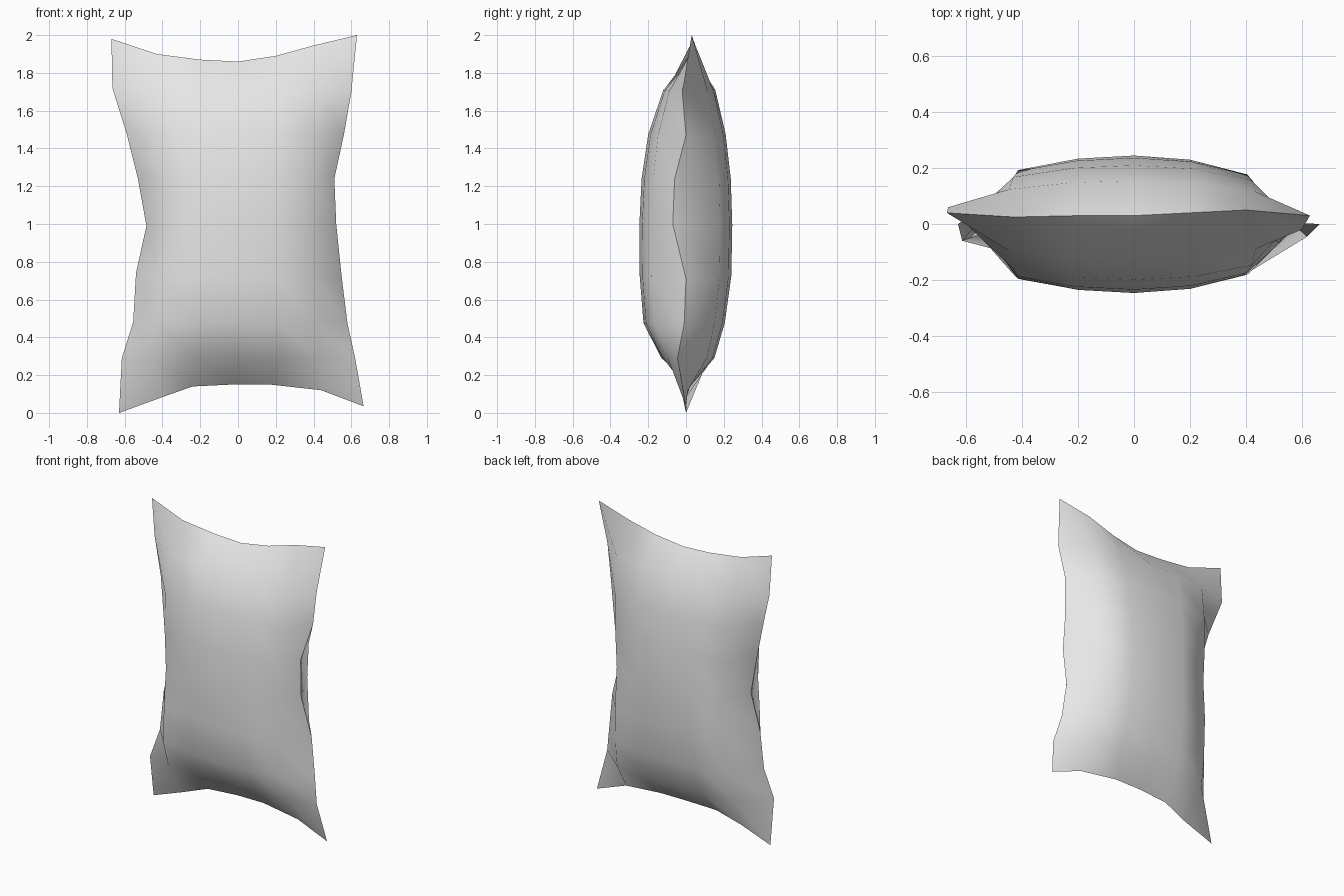
import bpy
import bmesh

cube = bpy.data.objects.get("Cube")
if cube:
    bpy.data.objects.remove(cube, do_unlink=True)

# Seam outline: (x, y, z) down each side, and along the top and bottom
right_seam = [(-.67, .04, 1.98), (-.665, .06, 1.72), (-.59, .02, 1.48),
              (-.53, 0, 1.24), (-.485, 0, .99), (-.54, -.02, .74),
              (-.555, -.04, .48), (-.615, -.06, .29), (-.63, 0, 0)]
left_seam = [(.63, .03, 2), (.6, -.02, 1.7), (.56, 0, 1.47),
             (.51, -.06, 1.24), (.52, -.07, 1), (.55, 0, .71),
             (.58, -.01, .47), (.62, -.045, .29), (.665, 0, .035)]
top_seam = [(-.43, .025, 1.9), (-.2, .03, 1.87), (0, .03, 1.86),
            (.2, .04, 1.89), (.4, .05, 1.945)]
bottom_seam = [(-.41, 0, .08), (-.24, .02, .14), (-.03, .03, .15),
               (.17, .03, .15), (.44, .01, .12)]

# Fullness of each inner row, and how it falls off across the columns
front_depth = [.12, .2, .235, .247, .245, .225, .13]
back_depth = [.155, .21, .237, .245, .24, .205, .15]
columns = [-.4, -.2, 0, .2, .39]
falloff = [.8, .955, 1, .94, .74]


def inner_point(row, col, side):
    """Point on the stuffed face; side is -1 for front, 1 for back."""
    a, b = right_seam[row], left_seam[row]
    t = (col + 1) / 6
    flare = 1 + .12 * abs(row - 4) / 3
    depth = (front_depth if side < 0 else back_depth)[row - 1]
    z = a[2] + (b[2] - a[2]) * t
    return columns[col] * flare, side * depth * falloff[col], z


bm = bmesh.new()
rows = len(right_seam)
seam = {}
for r in range(rows):
    seam[r, 0] = bm.verts.new(right_seam[r])
    seam[r, 6] = bm.verts.new(left_seam[r])
for c in range(5):
    seam[0, c + 1] = bm.verts.new(top_seam[c])
    seam[rows - 1, c + 1] = bm.verts.new(bottom_seam[c])

# Front and back cloth panels share the seam
for side in (-1, 1):
    panel = dict(seam)
    for r in range(1, rows - 1):
        for c in range(5):
            panel[r, c + 1] = bm.verts.new(inner_point(r, c, side))
    for r in range(rows - 1):
        for c in range(6):
            bm.faces.new([panel[r, c], panel[r + 1, c],
                          panel[r + 1, c + 1], panel[r, c + 1]][::-side])

bmesh.ops.recalc_face_normals(bm, faces=bm.faces[:])
for face in bm.faces:
    face.smooth = True
# Keep the stitched border crisp
border = set(seam.values())
for edge in bm.edges:
    if all(v in border for v in edge.verts):
        edge.smooth = False

mesh = bpy.data.meshes.new("pillow")
bm.to_mesh(mesh)
bm.free()
pillow = bpy.data.objects.new("pillow", mesh)
bpy.context.collection.objects.link(pillow)

# Plain cloth colour
cloth = bpy.data.materials.new("light grey cloth")
cloth.use_nodes = True
cloth.diffuse_color = (.8, .8, .8, 1)
shader = next(n for n in cloth.node_tree.nodes if n.type == "BSDF_PRINCIPLED")
shader.inputs["Base Color"].default_value = cloth.diffuse_color
mesh.materials.append(cloth)
